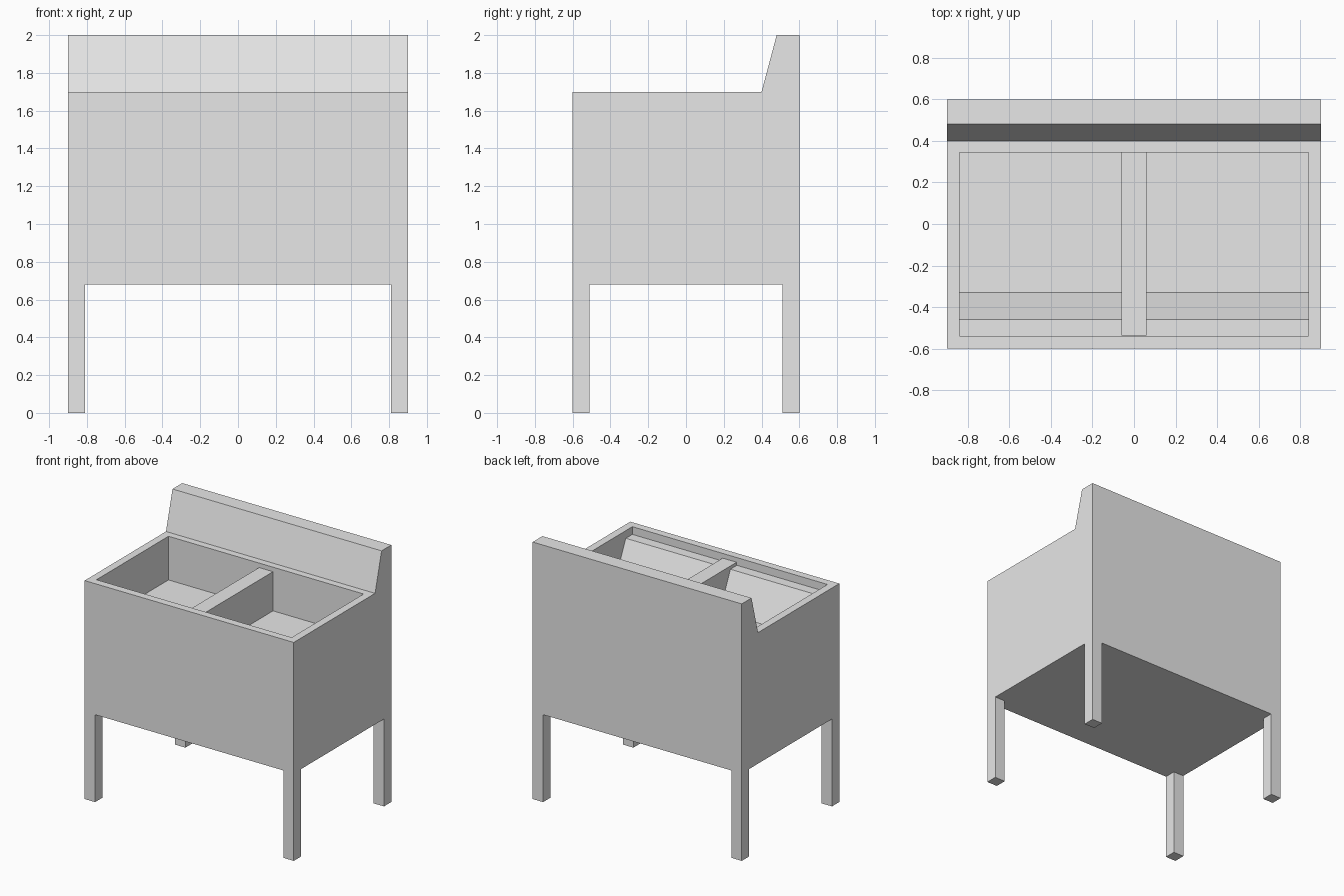
import bpy
import bmesh

cube = bpy.data.objects.get("Cube")
if cube:
    bpy.data.objects.remove(cube, do_unlink=True)

grey = bpy.data.materials.new("light grey")
grey.use_nodes = True
grey.diffuse_color = (0.8, 0.8, 0.8, 1)
grey.node_tree.nodes["Principled BSDF"].inputs["Base Color"].default_value = (0.8, 0.8, 0.8, 1)


def prism(name, profile, x0, x1):
    """Extrude a (y, z) outline along x."""
    bm = bmesh.new()
    face = bm.faces.new([bm.verts.new((x0, y, z)) for y, z in profile])
    side = bmesh.ops.extrude_face_region(bm, geom=[face])
    verts = [v for v in side["geom"] if isinstance(v, bmesh.types.BMVert)]
    bmesh.ops.translate(bm, verts=verts, vec=(x1 - x0, 0, 0))
    bmesh.ops.recalc_face_normals(bm, faces=bm.faces)
    mesh = bpy.data.meshes.new(name)
    bm.to_mesh(mesh)
    bm.free()
    mesh.materials.append(grey)
    obj = bpy.data.objects.new(name, mesh)
    bpy.context.collection.objects.link(obj)
    return obj


def box(name, x0, x1, y0, y1, z0, z1):
    return prism(name, [(y0, z0), (y1, z0), (y1, z1), (y0, z1)], x0, x1)


W, D = 0.9, 0.6                # half width and half depth
BASE, RIM, FLOOR = 0.68, 1.7, 1.36
LEG = 0.09

# Tub body with a sloped splashback
body = prism("tub_body", [(-D, BASE), (D, BASE), (D, 2.0), (0.48, 2.0),
                          (0.4, RIM), (-D, RIM)], -W, W)

# Basin hollow: front ledge, steep scrubbing slope, flat floor
hollow = prism("basin_cutter", [(-0.54, RIM + 0.1), (-0.54, RIM - 0.06),
                                (-0.46, RIM - 0.06), (-0.33, FLOOR),
                                (0.345, FLOOR), (0.345, RIM + 0.1)], -0.84, 0.84)
hollow.hide_render = True
hollow.hide_viewport = True
hollow.display_type = 'WIRE'
cut = body.modifiers.new("basin", 'BOOLEAN')
cut.operation = 'DIFFERENCE'
cut.solver = 'EXACT'
cut.object = hollow

# Bake the cut so the helper can go
bpy.context.view_layer.update()
evaluated = body.evaluated_get(bpy.context.evaluated_depsgraph_get())
carved = bpy.data.meshes.new_from_object(evaluated)
body.modifiers.clear()
body.data = carved
bpy.data.objects.remove(hollow, do_unlink=True)

# Divider between the two basins, a little below the rim
box("basin_divider", -0.06, 0.06, -0.537, 0.345, FLOOR, RIM - 0.035)

# Four square legs flush with the corners
for side, sx in (("left", 1), ("right", -1)):
    for end, sy in (("front", -1), ("back", 1)):
        xs = sorted((sx * W, sx * (W - LEG)))
        ys = sorted((sy * D, sy * (D - LEG)))
        box(f"{end}_{side}_leg", *xs, *ys, 0, BASE)
